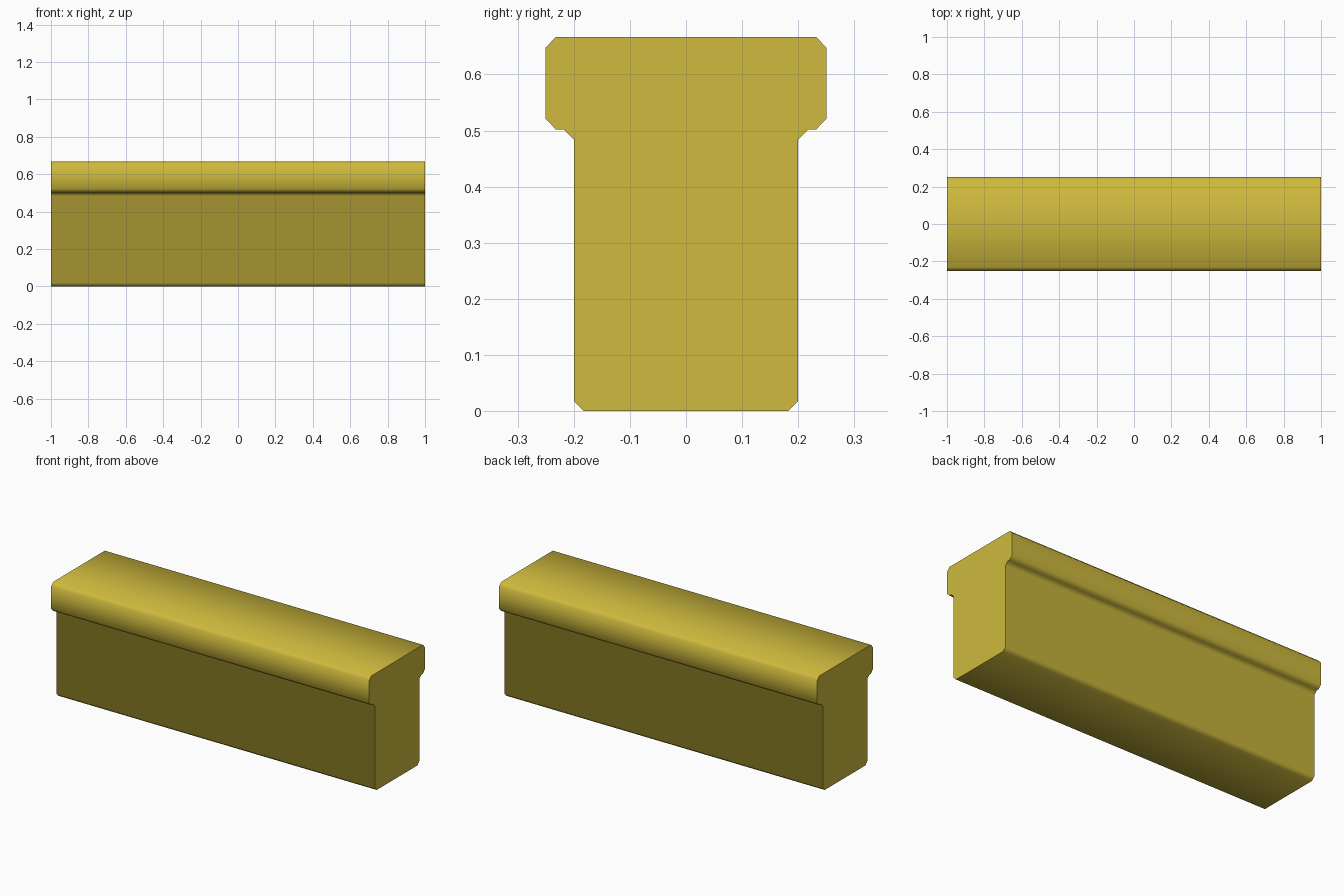
import bpy, bmesh, math

if "Cube" in bpy.data.objects:
    bpy.data.objects.remove(bpy.data.objects["Cube"])

# Half of the T-shaped cross-section (y, z), bottom to top
half = [(0.182, 0), (0.2, 0.018), (0.2, 0.484), (0.218, 0.502), (0.232, 0.502),
        (0.25, 0.521), (0.25, 0.648), (0.232, 0.667)]
profile = half + [(-y, z) for y, z in reversed(half)]

# Extrude the section along x
bm = bmesh.new()
end = bm.faces.new([bm.verts.new((-1, y, z)) for y, z in profile])
ext = bmesh.ops.extrude_face_region(bm, geom=[end], use_keep_orig=True)
moved = [v for v in ext["geom"] if isinstance(v, bmesh.types.BMVert)]
bmesh.ops.translate(bm, vec=(2, 0, 0), verts=moved)
bmesh.ops.recalc_face_normals(bm, faces=bm.faces)
mesh = bpy.data.meshes.new("capped_wall")
bm.to_mesh(mesh)
bm.free()

wall = bpy.data.objects.new("capped_wall", mesh)
bpy.context.collection.objects.link(wall)

# One mustard yellow for the whole wall
mat = bpy.data.materials.new("mustard_yellow")
mat.diffuse_color = (0.62, 0.49, 0.047, 1)
mat.use_nodes = True
mat.node_tree.nodes["Principled BSDF"].inputs["Base Color"].default_value = mat.diffuse_color
mesh.materials.append(mat)

# Soft chamfers along the length, crisp ends
bpy.context.view_layer.objects.active = wall
wall.select_set(True)
bpy.ops.object.shade_smooth_by_angle(angle=math.radians(60))
